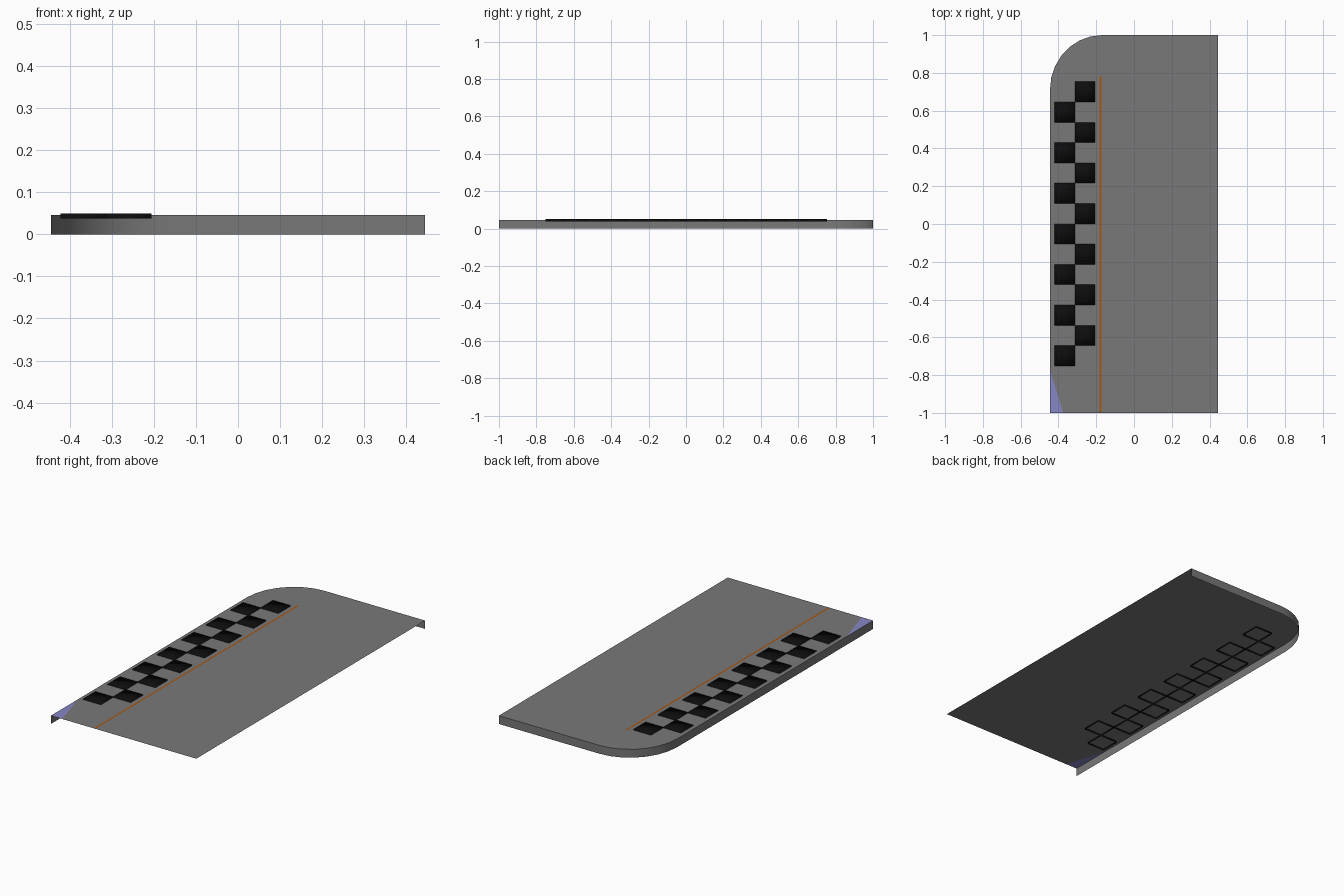
import bpy, bmesh, math

cube = bpy.data.objects.get("Cube")
if cube:
    bpy.data.objects.remove(cube, do_unlink=True)

HALF_W, HALF_L, TOP = 0.445, 1.0, 0.046


def make_material(name, rgb):
    mat = bpy.data.materials.new(name)
    mat.use_nodes = True
    mat.diffuse_color = (*rgb, 1)
    mat.node_tree.nodes["Principled BSDF"].inputs["Base Color"].default_value = (*rgb, 1)
    return mat


grey = make_material("panel grey", (0.19, 0.19, 0.19))
blue = make_material("pale blue", (0.24, 0.24, 0.56))
black = make_material("tile black", (0.004, 0.004, 0.004))
orange = make_material("stripe orange", (0.40, 0.09, 0.004))


def finish(name, bm, mats):
    mesh = bpy.data.meshes.new(name)
    bm.to_mesh(mesh)
    bm.free()
    for mat in mats:
        mesh.materials.append(mat)
    obj = bpy.data.objects.new(name, mesh)
    bpy.context.collection.objects.link(obj)
    return obj


# Panel: top sheet with one rounded corner, and a skirt on the outer and back edges
bm = bmesh.new()
arc_w, arc_l, steps = 0.275, 0.29, 7
outline = [(-HALF_W, -HALF_L), (-HALF_W, -0.77)]
for i in range(steps + 1):
    a = math.pi / 2 * i / steps
    outline.append((-HALF_W + arc_w * (1 - math.cos(a)),
                    HALF_L - arc_l * (1 - math.sin(a))))
outline.append((HALF_W, HALF_L))
rim = [bm.verts.new((x, y, TOP)) for x, y in outline]
base = [bm.verts.new((x, y, 0)) for x, y in outline]
front_right = bm.verts.new((HALF_W, -HALF_L, TOP))
notch = bm.verts.new((-0.375, -HALF_L, TOP))
bm.faces.new([notch, front_right] + rim[:0:-1])
bm.faces.new([rim[0], notch, rim[1]]).material_index = 1   # blue corner
for i in range(len(rim) - 1):
    bm.faces.new([rim[i], rim[i + 1], base[i + 1], base[i]])
panel = finish("panel", bm, [grey, blue])
bpy.ops.object.select_all(action="DESELECT")
panel.select_set(True)
bpy.context.view_layer.objects.active = panel
bpy.ops.object.shade_smooth_by_angle(angle=math.radians(35))

# Checker tiles: shallow bottomless boxes set through the sheet
bm = bmesh.new()
pitch, rows = 0.1075, 14
for row in range(rows):
    x0 = -0.4215 + (0.108 if row % 2 == 0 else 0)
    y1 = 0.7535 - row * pitch
    box = bmesh.ops.create_cube(bm, size=1)["verts"]
    for v in box:
        right, back, up = (c > 0 for c in v.co)
        v.co = (x0 + 0.108 * right, y1 - pitch * (not back), 0.05 if up else 0.038)
bmesh.ops.delete(bm, geom=[f for f in bm.faces if f.normal.z < -0.5], context="FACES_ONLY")
for f in bm.faces:
    f.smooth = True
finish("checker_tiles", bm, [black])

# Thin stripe lying on the sheet
bm = bmesh.new()
corners = [(-0.182, -HALF_L), (-0.172, -HALF_L), (-0.172, 0.78), (-0.182, 0.78)]
bm.faces.new([bm.verts.new((x, y, TOP + 0.001)) for x, y in corners])
finish("stripe", bm, [orange])
